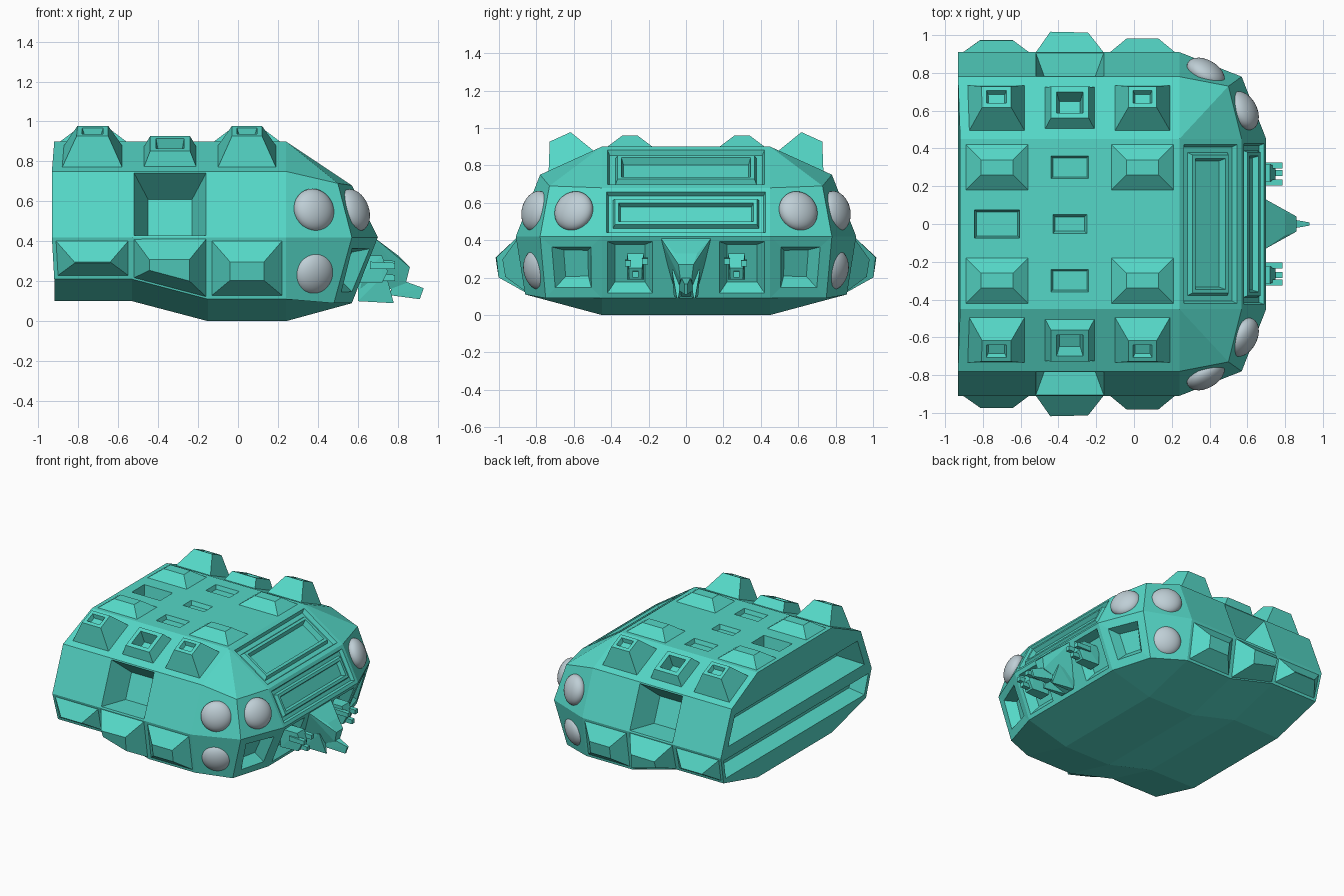
import bpy, bmesh
from mathutils import Vector

if "Cube" in bpy.data.objects:
    bpy.data.objects.remove(bpy.data.objects["Cube"])


def material(name, col):
    m = bpy.data.materials.new(name)
    m.diffuse_color = (*col, 1)
    m.use_nodes = True
    m.node_tree.nodes["Principled BSDF"].inputs["Base Color"].default_value = m.diffuse_color
    return m


TEAL = material("teal_hull", (0.09, 0.68, 0.57))
GREY = material("lamp_grey", (0.52, 0.62, 0.67))


def finish(bm, name, mat):
    me = bpy.data.meshes.new(name)
    bm.to_mesh(me)
    bm.free()
    me.materials.append(mat)
    ob = bpy.data.objects.new(name, me)
    bpy.context.collection.objects.link(ob)
    return ob


def flip(p):
    return (p[0], -p[1], p[2])


bm = bmesh.new()
verts, detail = {}, []


def vert(p):
    key = tuple(round(c, 3) for c in p)
    if key not in verts:
        verts[key] = bm.verts.new(p)
    return verts[key]


def panel(*pts, steps=()):
    """Panel on both sides; steps are (inset, height) pairs."""
    for side in (pts, [flip(p) for p in pts]):
        detail.append((bm.faces.new([vert(p) for p in side]), steps))


def centre(a, b, steps=()):
    """Panel spanning the middle between two mirrored edges."""
    detail.append((bm.faces.new([vert(p) for p in (a, b, flip(b), flip(a))]), steps))


# Hull cross-sections, top middle round to belly
def ring(x, lift, back=0):
    return [(x, .15, .9), (x, .45, .9), (x - back, .78, .75), (x - back, .91, .42),
            (x, .86, .11 + lift), (x, .45, lift)]


rings = [ring(-.92, .1, .012), ring(-.53, .1), ring(-.15, 0), ring(.24, 0)]
# Panel detail for every strip (rows) of the three bays
bump = [(.05, 0), (.07, .14), (.025, 0), (.01, -.03)]
low = [(.02, 0), (.09, .09)]
rows = [
    [[(.03, 0), (.08, .06)], [(.09, 0), (.01, -.03)], [(.03, 0), (.08, .06)]],
    [bump, [(.06, 0), (.03, .07), (.03, 0), (.015, -.09)], bump],
    [[], [(.01, 0), (.07, -.18)], []],
    [low, [(.01, 0), (.08, .125)], low],
    [[], [], []],
]
mid = [[(.075, 0), (.012, -.08)], [(.1, 0), (.012, -.03)], []]
for i in range(3):
    a, b = rings[i], rings[i + 1]
    for j in range(5):
        panel(a[j], a[j + 1], b[j + 1], b[j], steps=rows[j][i])
    centre(a[0], b[0], mid[i])
    centre(a[5], b[5])

# Rear wall with recessed bays
r = rings[0]
panel(r[0], r[1], (-.92, .15, .75))
centre(r[1], r[2])
centre(r[2], r[3], [(.06, 0), (.03, -.2)])
centre(r[3], r[4], [(.03, 0), (.02, -.12)])
centre(r[4], r[5])

# Front: stepped windows, cheeks and lower bays
f = rings[3]
brow, cheek = (.57, .45, .68), (.5, .73, .69)
wide, lip = (.57, .78, .42), (.70, .45, .42)
chin, base = (.48, .75, .09), (.57, .45, .09)
lip_in, base_in = (.70, .15, .42), (.57, .15, .09)
centre(f[1], brow, [(.03, 0), (.012, -.03), (.03, 0), (.012, .03), (.02, 0), (.012, -.04)])
centre(brow, lip, [(.025, 0), (.01, -.025), (.025, 0), (.01, .025), (.02, 0), (.01, -.03)])
panel(f[1], f[2], cheek)
panel(f[1], cheek, brow)
panel(f[2], f[3], wide, cheek)
panel(brow, cheek, wide, lip)
panel(f[3], f[4], chin, wide)
panel(lip, wide, chin, base, steps=[(.06, 0), (.04, -.07)])
panel(lip_in, lip, base, base_in, steps=[(.03, 0), (.04, -.06)])
panel(f[4], f[5], base, chin)
centre(lip_in, base_in)
centre(f[5], base)

bmesh.ops.recalc_face_normals(bm, faces=bm.faces)
for face, steps in detail:
    for t, d in steps:
        bmesh.ops.inset_individual(bm, faces=[face], thickness=t, depth=d,
                                   use_even_offset=True)
finish(bm, "hull", TEAL)


# Convex solids from mirrored points
def solid(name, pts, off=0.0):
    b = bmesh.new()
    for p in pts:
        for s in (1, -1):
            b.verts.new((p[0], off + s * p[1], p[2]))
    bmesh.ops.remove_doubles(b, verts=b.verts, dist=.001)
    bmesh.ops.convex_hull(b, input=b.verts)
    bmesh.ops.recalc_face_normals(b, faces=b.faces)
    return finish(b, name, TEAL)


# Snout with spike and side fangs
solid("snout", [(.68, .14, .42), (.62, .08, .2), (.80, .06, .33), (.86, .04, .27),
                (.84, .03, .19), (.6, .05, .1)])
solid("snout_spike", [(.78, .035, .22), (.76, .035, .13), (.93, .008, .165), (.91, .008, .11)])
for s in (1, -1):
    solid("fang", [(.6, .025, .2), (.74, .03, .24), (.78, .004, .09), (.6, .02, .1)], s * .045)
    # Small gun clusters beside the snout
    solid("gun_block", [(.58, .045, .33), (.72, .045, .33), (.75, .035, .25), (.58, .045, .19),
                        (.72, .035, .19)], s * .27)
    for y, z in ((.22, .29), (.27, .22), (.31, .28)):
        solid("gun_barrel", [(.66, .016, z + .018), (.66, .016, z - .018),
                             (.785, .016, z + .012), (.785, .016, z - .02)], s * y)

# Flattened lamps set into the cheeks
lamps = [((.38, .80, .555), (.5, .85, .22)), ((.58, .60, .555), (.88, .45, .35)),
         ((.38, .79, .24), (.5, .85, -.2))]
for loc, n in lamps:
    for s in (1, -1):
        bpy.ops.mesh.primitive_uv_sphere_add(segments=32, ring_count=16, radius=1,
                                             location=(loc[0], s * loc[1], loc[2]))
        ob = bpy.context.object
        ob.name = "lamp"
        ob.scale = (.11, .11, .065)
        ob.rotation_euler = Vector((n[0], s * n[1], n[2])).to_track_quat('Z', 'Y').to_euler()
        ob.data.materials.append(GREY)
        bpy.ops.object.shade_smooth()
